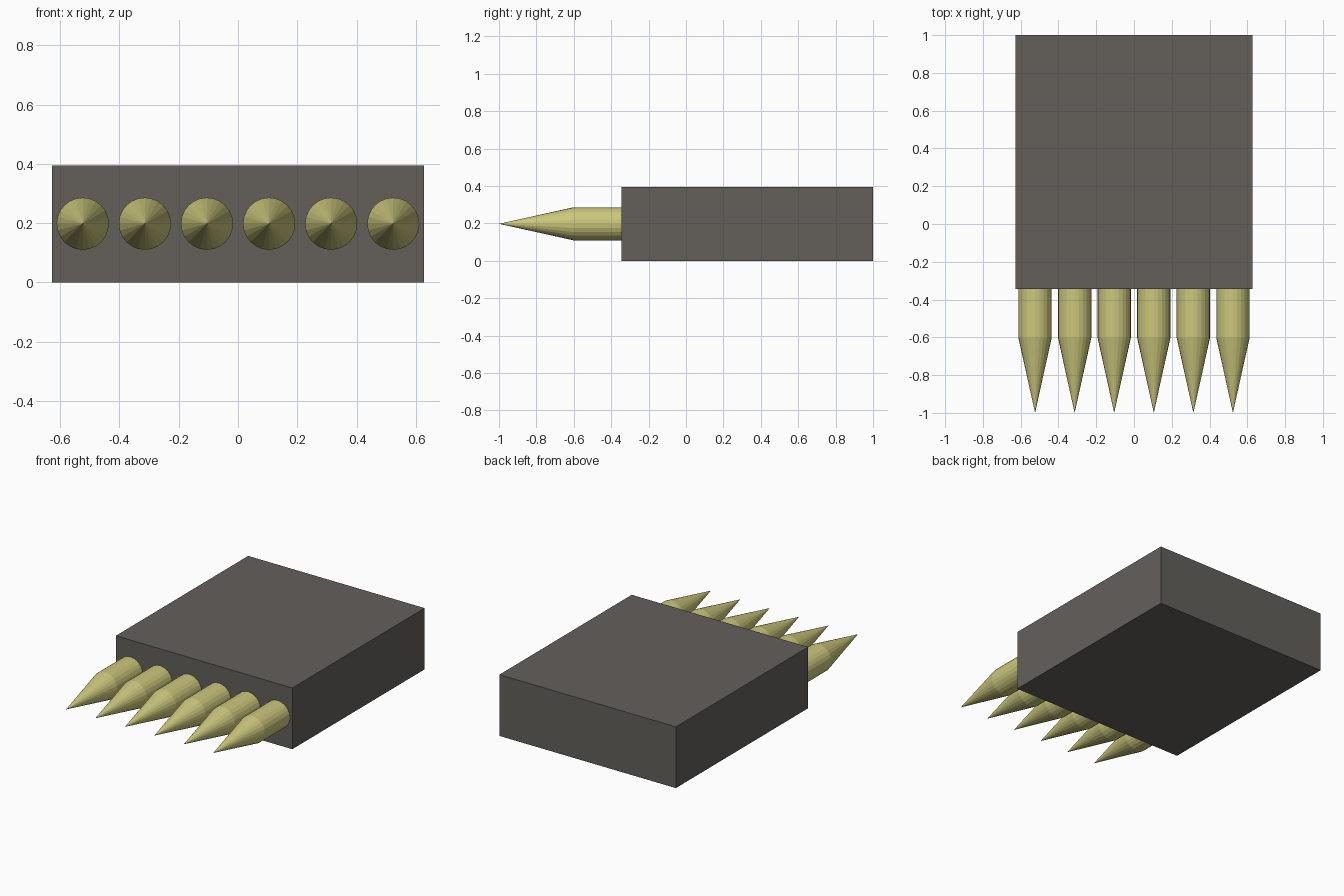
import bpy, bmesh, math
from mathutils import Matrix

if "Cube" in bpy.data.objects:
    bpy.data.objects.remove(bpy.data.objects["Cube"])


def material(name, rgb):
    m = bpy.data.materials.new(name)
    m.diffuse_color = (*rgb, 1)
    m.use_nodes = True
    m.node_tree.nodes["Principled BSDF"].inputs["Base Color"].default_value = m.diffuse_color
    return m


def add_object(name, bm, mat):
    bmesh.ops.recalc_face_normals(bm, faces=bm.faces)
    me = bpy.data.meshes.new(name)
    bm.to_mesh(me)
    bm.free()
    me.materials.append(mat)
    ob = bpy.data.objects.new(name, me)
    bpy.context.collection.objects.link(ob)
    return ob


grey = material("dark grey", (0.125, 0.115, 0.105))
brass = material("pale brass", (0.60, 0.57, 0.20))

# Rectangular housing
W, H, Y0, Y1 = 1.256, 0.394, -0.345, 1.0
bm = bmesh.new()
bmesh.ops.create_cube(bm, size=1, matrix=Matrix.Translation((0, (Y0 + Y1) / 2, H / 2))
                      @ Matrix.Diagonal((W, Y1 - Y0, H, 1)))
add_object("housing", bm, grey)

# Row of pointed rods: cylinder shaft with a cone tip, facing the front
SIDES, R, Y_SHOULDER, Y_TIP = 24, 0.088, -0.603, -1.0
for i in range(6):
    x = (i - 2.5) * 0.2095
    bm = bmesh.new()
    ring = [bm.verts.new((x + R * math.cos(a), Y0, 0.198 + R * math.sin(a)))
            for a in (math.tau * k / SIDES for k in range(SIDES))]
    base = bm.faces.new(ring)
    out = bmesh.ops.extrude_face_region(bm, geom=[base])["geom"]
    front = [v for v in out if isinstance(v, bmesh.types.BMVert)]
    bmesh.ops.translate(bm, verts=front, vec=(0, Y_SHOULDER - Y0, 0))
    cap = next(f for f in out if isinstance(f, bmesh.types.BMFace))
    tip = bmesh.ops.poke(bm, faces=[cap])["verts"][0]
    tip.co.y = Y_TIP
    add_object(f"pointed_rod_{i + 1}", bm, brass)
